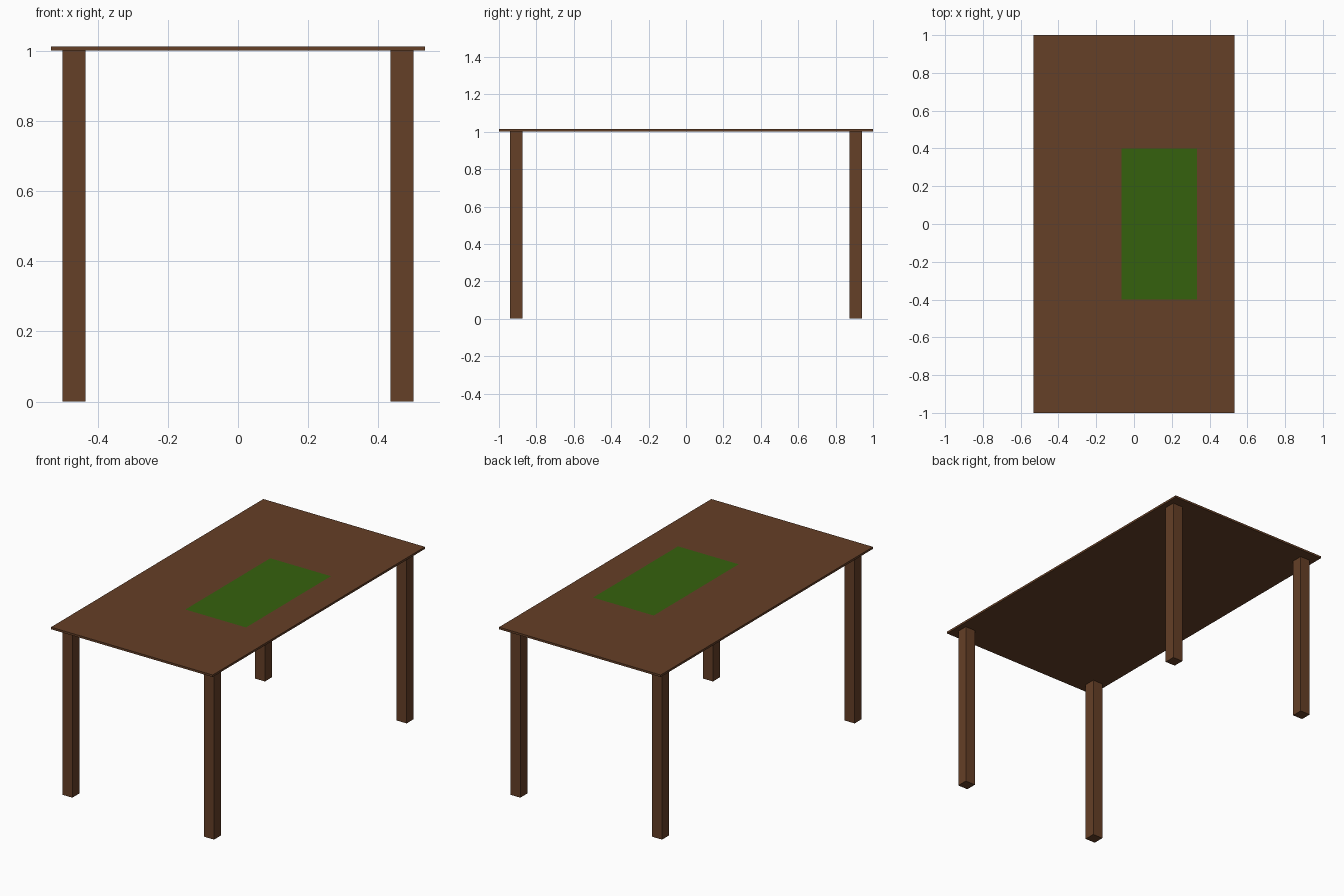
import bpy

if "Cube" in bpy.data.objects:
    bpy.data.objects.remove(bpy.data.objects["Cube"])

LEG = 0.066
LEG_H = 1.001
TOP_Z = 1.0133


def material(name, rgb):
    m = bpy.data.materials.new(name)
    m.diffuse_color = (*rgb, 1.0)
    m.use_nodes = True
    m.node_tree.nodes["Principled BSDF"].inputs["Base Color"].default_value = m.diffuse_color
    return m


def box(name, center, size, mat):
    bpy.ops.mesh.primitive_cube_add(size=1, location=center)
    ob = bpy.context.object
    ob.name = name
    ob.scale = size
    bpy.ops.object.transform_apply(location=False, rotation=False, scale=True)
    ob.data.materials.append(mat)
    return ob


wood = material("brown_wood", (0.13, 0.05, 0.02))
green = material("green_cloth", (0.036, 0.12, 0.004))

# Thin tabletop
box("tabletop", (0, 0, (LEG_H + TOP_Z) / 2), (1.066, 2.0, TOP_Z - LEG_H), wood)

# Four square legs
for sx, side in ((-1, "left"), (1, "right")):
    for sy, end in ((-1, "front"), (1, "back")):
        box(f"{end}_{side}_leg", (sx * 0.4675, sy * 0.907, LEG_H / 2),
            (LEG, LEG, LEG_H), wood)

# Flat green mat, off-centre on the tabletop
bpy.ops.mesh.primitive_plane_add(size=1, location=(0.133, 0, TOP_Z + 0.0007))
mat_ob = bpy.context.object
mat_ob.name = "table_mat"
mat_ob.scale = (0.4, 0.8, 1)
bpy.ops.object.transform_apply(location=False, rotation=False, scale=True)
mat_ob.data.materials.append(green)
